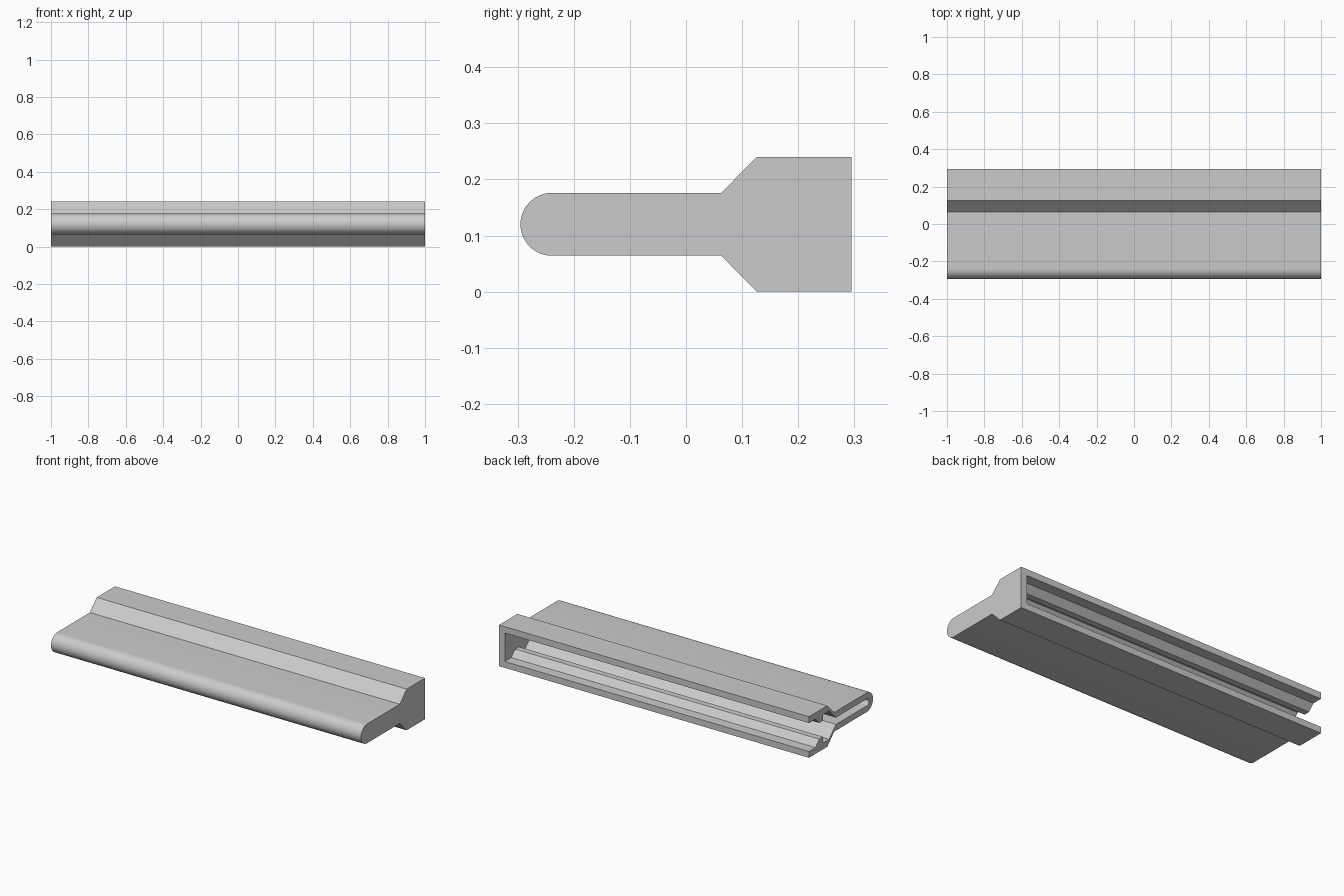
import bpy, bmesh, math

if "Cube" in bpy.data.objects:
    bpy.data.objects.remove(bpy.data.objects["Cube"], do_unlink=True)

MID = 0.12       # height of the symmetry plane
CAP = 0.037      # thickness of the closed end

grey = bpy.data.materials.new("plain_grey")
grey.use_nodes = True
colour = (0.6, 0.6, 0.6, 1)
grey.diffuse_color = colour
grey.node_tree.nodes["Principled BSDF"].inputs["Base Color"].default_value = colour


def symmetric_profile(upper, nose_y, radius, steps=24):
    """Mirror an upper half outline (back to front) and close it with a round nose."""
    nose = []
    for i in range(steps + 1):
        a = math.pi / 2 + math.pi * i / steps
        nose.append((nose_y + radius * math.cos(a), radius * math.sin(a)))
    lower = [(y, -z) for y, z in reversed(upper)]
    return upper + nose + lower


def extrude_profile(name, profile, x0, x1):
    bm = bmesh.new()
    face = bm.faces.new([bm.verts.new((x0, y, MID + z)) for y, z in profile])
    out = bmesh.ops.extrude_face_region(bm, geom=[face])
    moved = [v for v in out["geom"] if isinstance(v, bmesh.types.BMVert)]
    bmesh.ops.translate(bm, verts=moved, vec=(x1 - x0, 0, 0))
    bmesh.ops.recalc_face_normals(bm, faces=bm.faces)
    mesh = bpy.data.meshes.new(name)
    bm.to_mesh(mesh)
    bm.free()
    mesh.materials.append(grey)
    obj = bpy.data.objects.new(name, mesh)
    bpy.context.collection.objects.link(obj)
    return obj


# Outer body: thick back, sloped shoulders, slim front with a round nose
outer = symmetric_profile([(0.295, 0.12), (0.126, 0.12), (0.063, 0.056)], -0.239, 0.056)
rail = extrude_profile("rail_body", outer, -1, 1)

# Cavity: back mouth, snap barbs, inner shoulders and a narrow slot
inner = symmetric_profile(
    [(0.35, 0.083), (0.235, 0.083), (0.2, 0.047), (0.165, 0.047),
     (0.165, 0.083), (0.11, 0.083), (0.047, 0.02)], -0.239, 0.02, 12)
cutter = extrude_profile("cavity_cutter", inner, -1.1, 1 - CAP)
cutter.hide_render = True

# Carve the cavity, leaving the +x end closed
cut = rail.modifiers.new("cavity", "BOOLEAN")
cut.operation = "DIFFERENCE"
cut.solver = "EXACT"
cut.object = cutter
bpy.ops.object.select_all(action="DESELECT")
bpy.context.view_layer.objects.active = rail
rail.select_set(True)
bpy.ops.object.modifier_apply(modifier="cavity")
bpy.data.objects.remove(cutter, do_unlink=True)
bpy.ops.object.shade_smooth_by_angle(angle=math.radians(30))
